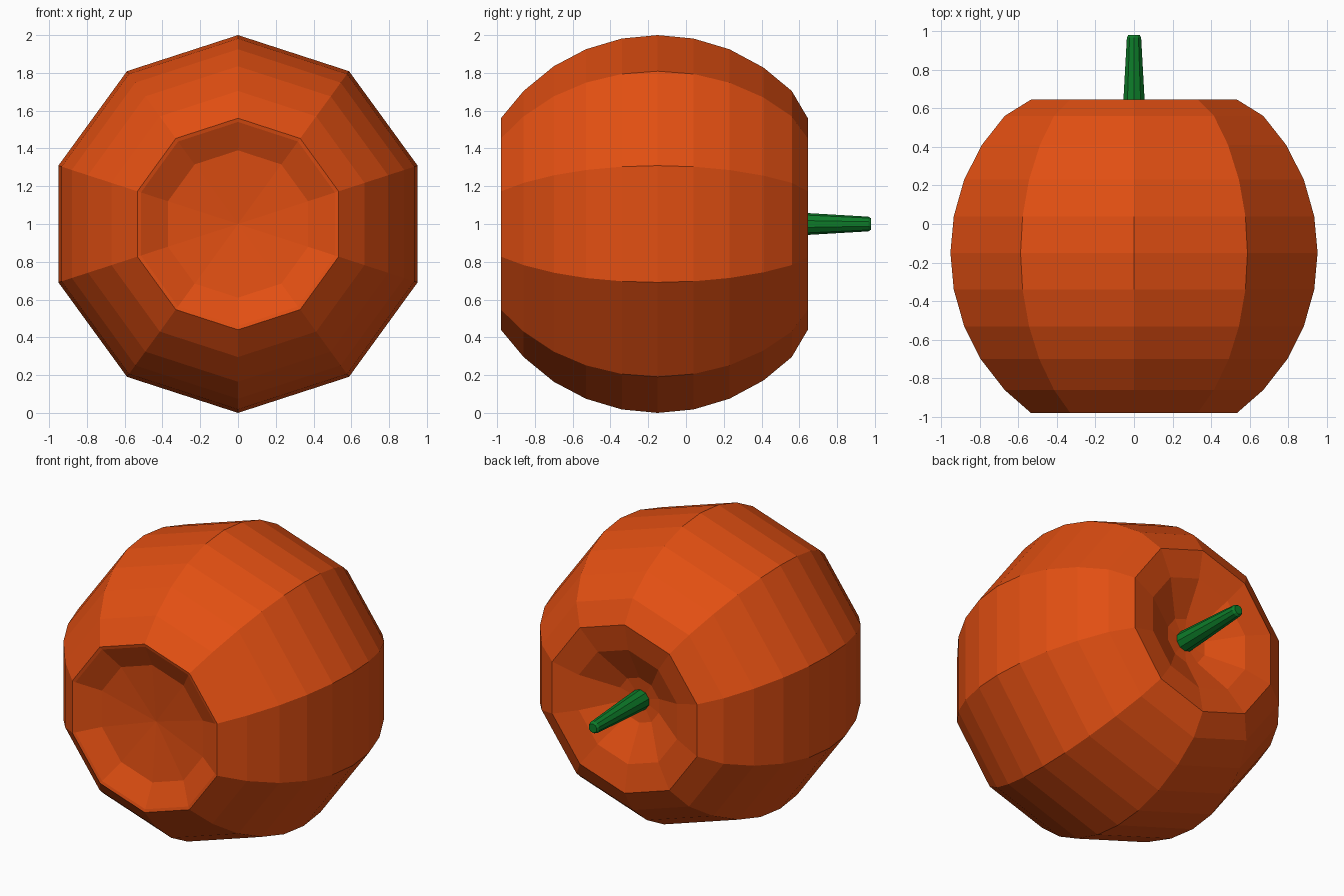
import bpy, bmesh
from math import sin, cos, pi, sqrt

cube = bpy.data.objects.get("Cube")
if cube:
    bpy.data.objects.remove(cube, do_unlink=True)


def make_material(name, rgb):
    mat = bpy.data.materials.new(name)
    mat.use_nodes = True
    mat.diffuse_color = (*rgb, 1)
    mat.node_tree.nodes["Principled BSDF"].inputs["Base Color"].default_value = (*rgb, 1)
    return mat


def lathe(name, profile, sides, mat):
    """Turn (y, radius) points around the y axis at z = 1; radius 0 closes to a point."""
    bm = bmesh.new()
    rings = []
    for y, r in profile:
        count = sides if r else 1
        rings.append([bm.verts.new((r * sin(2 * pi * i / sides), y, 1 + r * cos(2 * pi * i / sides)))
                      for i in range(count)])
    for a, b in zip(rings, rings[1:]):
        for i in range(sides):
            j = (i + 1) % sides
            corners = [a[i % len(a)], a[j % len(a)], b[j % len(b)], b[i % len(b)]]
            bm.faces.new(list(dict.fromkeys(corners)))
    bmesh.ops.recalc_face_normals(bm, faces=bm.faces)
    mesh = bpy.data.meshes.new(name)
    bm.to_mesh(mesh)
    bm.free()
    mesh.materials.append(mat)
    obj = bpy.data.objects.new(name, mesh)
    bpy.context.collection.objects.link(obj)
    return obj


orange = make_material("pumpkin orange", (0.76, 0.078, 0.006))
green = make_material("stem green", (0.004, 0.2, 0.022))

# Rounded body: a shallow dish in front, a ball-shaped shell, a stem hollow behind
middle = -0.15
front_dish = [(-0.86, 0), (-0.9, 0.39), (-0.975, 0.54), (-0.98, 0.56)]
shell = [(y, sqrt(1 - (y - middle) ** 2))
         for y in (-0.86, -0.70, -0.53, -0.34, middle, 0.04, 0.23, 0.41, 0.56)]
stem_hollow = [(0.645, 0.56), (0.61, 0.38), (0.49, 0.15), (0.47, 0)]
lathe("pumpkin_body", front_dish + shell + stem_hollow, 10, orange)

# Tapered stem with a softened tip
lathe("stem", [(0.44, 0), (0.44, 0.068), (0.64, 0.058), (0.965, 0.039), (0.98, 0.03), (0.98, 0)],
      10, green)
